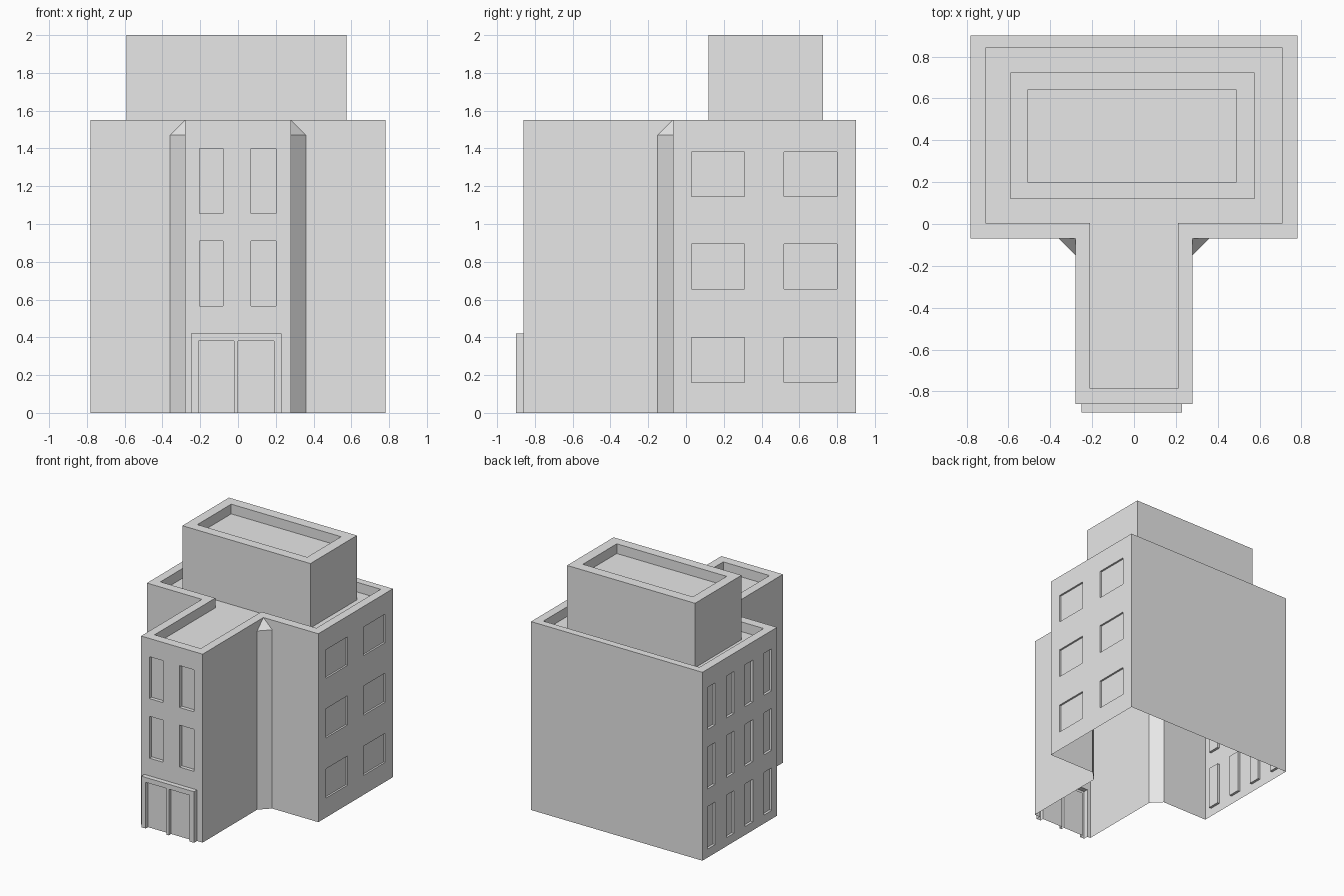
import bpy, bmesh
from mathutils import Vector

cube = bpy.data.objects.get("Cube")
if cube:
    bpy.data.objects.remove(cube, do_unlink=True)

GREY = (0.8, 0.8, 0.8, 1)
mat = bpy.data.materials.new("plain grey")
mat.use_nodes = True
mat.diffuse_color = GREY
mat.node_tree.nodes["Principled BSDF"].inputs["Base Color"].default_value = GREY

ROOF, DIP, TOP = 1.55, 0.08, 2.0
SIDE, BACK, STEP = 0.78, 0.90, -0.07      # main block
WING, FRONT, BEVEL = 0.28, -0.86, 0.08    # front wing and corner fillet
UP = Vector((0, 0, 1))


def build(name, faces):
    """Make an object from (points, outward direction) pairs."""
    bm = bmesh.new()
    for points, out in faces:
        face = bm.faces.new([bm.verts.new(p) for p in points])
        face.normal_update()
        if face.normal.dot(Vector(out)) < 0:
            face.normal_flip()
    bmesh.ops.remove_doubles(bm, verts=bm.verts, dist=0.0005)
    mesh = bpy.data.meshes.new(name)
    bm.to_mesh(mesh)
    bm.free()
    mesh.materials.append(mat)
    obj = bpy.data.objects.new(name, mesh)
    bpy.context.collection.objects.link(obj)
    return obj


def wall(name, axis, out, offset, span, rise, us=(), zs=(), depth=0.0, hollow=False):
    """Upright wall; every odd cell of the grid is a recessed opening."""
    out, axis = Vector(out), Vector(axis)
    u = [span[0], *us, span[1]]
    z = [rise[0], *zs, rise[1]]

    def at(a, h, d=0.0):
        return axis * a + UP * h + out * (offset - d)

    faces = []
    for i, (a, b) in enumerate(zip(u, u[1:])):
        for j, (c, d) in enumerate(zip(z, z[1:])):
            if b - a < 0.001 or d - c < 0.001:
                continue
            hole = i % 2 and j % 2
            if not (hole and hollow):
                k = depth if hole else 0
                faces.append(([at(a, c, k), at(b, c, k), at(b, d, k), at(a, d, k)], out))
            if hole:
                # jambs face the middle of a recess, or away from it on a projection
                s = 1 if depth > 0 else -1
                for e, way in ((a, axis), (b, -axis)):
                    faces.append(([at(e, c), at(e, d), at(e, d, depth), at(e, c, depth)], way * s))
                for h, way in ((c, UP), (d, -UP)):
                    if h > 0:
                        faces.append(([at(a, h), at(b, h), at(b, h, depth), at(a, h, depth)], way * s))
    return build(name, faces)


def parapet_roof(name, outer, inner, z):
    """Flat rim, its inner faces, and the sunken roof deck."""
    faces, n = [], len(outer)
    for i in range(n):
        j = (i + 1) % n
        o1, o2, i1, i2 = (Vector((*p, z)) for p in (outer[i], outer[j], inner[i], inner[j]))
        edge = i2 - i1
        faces.append(([o1, o2, i2, i1], UP))
        faces.append(([i1, i2, i2 - UP * DIP, i1 - UP * DIP], (-edge.y, edge.x, 0)))
    faces.append(([(*p, z - DIP) for p in inner], UP))
    return build(name, faces)


def tee(side, back, step, wing, front):
    """Counter-clockwise T-shaped outline."""
    half = [(wing, front), (wing, step), (side, step), (side, back)]
    return half + [(-x, y) for x, y in reversed(half)]


def box_outline(x0, x1, y0, y1):
    return [(x0, y0), (x1, y0), (x1, y1), (x0, y1)]


X, Y = (1, 0, 0), (0, 1, 0)
tall_rows = (0.07, 0.42, 0.565, 0.91, 1.055, 1.40)

# Main block walls with windows
wall("back_wall", X, (0, 1, 0), BACK, (-SIDE, SIDE), (0, ROOF))
wall("left_wall", Y, (1, 0, 0), SIDE, (STEP, BACK), (0, ROOF),
     (0.03, 0.31, 0.52, 0.80), (0.16, 0.40, 0.655, 0.895, 1.145, 1.38), 0.015)
wall("right_wall", Y, (-1, 0, 0), SIDE, (STEP, BACK), (0, ROOF),
     (0.0, 0.10, 0.245, 0.345, 0.49, 0.59, 0.735, 0.835), tall_rows, 0.02)

# Front walls, wing sides and the filleted inner corners
low = ROOF - BEVEL
for s, label in ((1, "left"), (-1, "right")):
    a, b = s * (WING + BEVEL), STEP - BEVEL
    w = s * WING
    build(label + "_front_wall", [([(a, STEP, 0), (s * SIDE, STEP, 0), (s * SIDE, STEP, ROOF),
                                    (w, STEP, ROOF), (a, STEP, low)], (0, -1, 0))])
    build(label + "_wing_wall", [([(w, FRONT, 0), (w, b, 0), (w, b, low),
                                   (w, STEP, ROOF), (w, FRONT, ROOF)], (s, 0, 0))])
    build(label + "_corner_fillet", [
        ([(a, STEP, 0), (w, b, 0), (w, b, low), (a, STEP, low)], (s, -1, 0)),
        ([(a, STEP, low), (w, b, low), (w, STEP, ROOF)], (s, -1, 1))])

# Wing front: windows above, projecting door surround below
DOOR_TOP, PORCH = 0.42, (-0.25, 0.23)
wall("wing_front_wall", X, (0, -1, 0), -FRONT, (-WING, WING), (DOOR_TOP, ROOF),
     (-0.205, -0.08, 0.07, 0.20), tall_rows[2:], 0.03)
wall("door_surround_sides", X, (0, -1, 0), -FRONT, (-WING, WING), (0, DOOR_TOP),
     PORCH, (0, DOOR_TOP), -0.04, hollow=True)
wall("double_door", X, (0, -1, 0), 0.90, PORCH, (0, DOOR_TOP),
     (-0.21, -0.02, 0.0, 0.19), (0, 0.38), 0.03)

# Main roof
parapet_roof("main_roof", tee(SIDE, BACK, STEP, WING, FRONT),
             tee(0.71, 0.84, 0.005, 0.21, -0.785), ROOF)

# Rooftop block
x0, x1, y0, y1 = -0.59, 0.575, 0.12, 0.725
deck = (ROOF - DIP, TOP)
wall("rooftop_front", X, (0, -1, 0), -y0, (x0, x1), deck)
wall("rooftop_back", X, (0, 1, 0), y1, (x0, x1), deck)
wall("rooftop_left", Y, (1, 0, 0), x1, (y0, y1), deck)
wall("rooftop_right", Y, (-1, 0, 0), -x0, (y0, y1), deck)
parapet_roof("rooftop_parapet", box_outline(x0, x1, y0, y1),
             box_outline(-0.51, 0.49, 0.20, 0.64), TOP)
